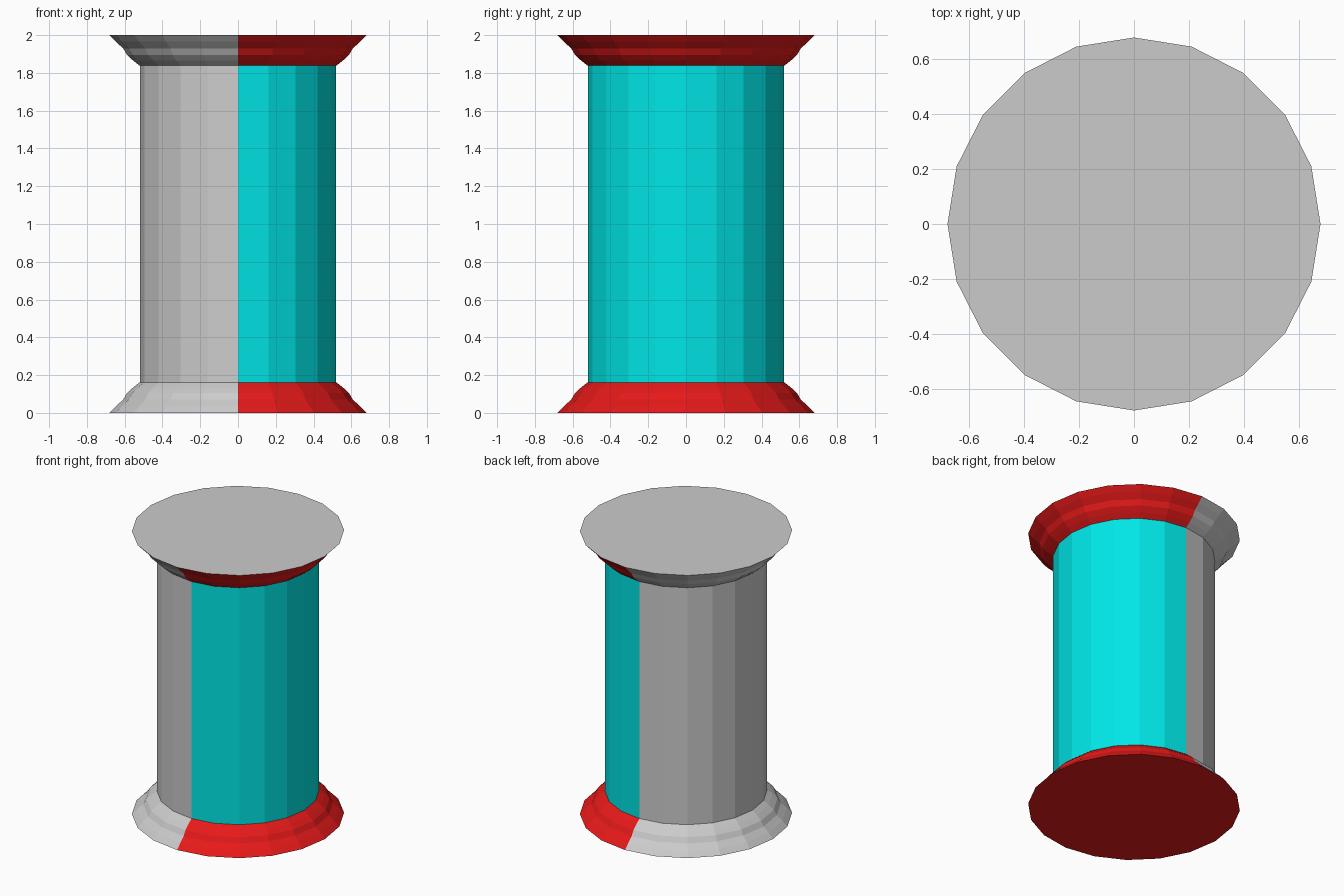
import bpy, bmesh
from math import sin, cos, pi

if "Cube" in bpy.data.objects:
    bpy.data.objects.remove(bpy.data.objects["Cube"])

SIDES = 20
# flange profile: (radius, height from outer face)
FLANGE = [(0.68, 0), (0.647, 0.035), (0.608, 0.07), (0.588, 0.105), (0.555, 0.135), (0.52, 0.162)]


def colour(name, rgba):
    m = bpy.data.materials.new(name)
    m.diffuse_color = rgba
    m.use_nodes = True
    m.node_tree.nodes["Principled BSDF"].inputs["Base Color"].default_value = m.diffuse_color
    return m


red = colour("red", (0.8, 0.01, 0.01, 1))
cyan = colour("cyan", (0.0, 0.8, 0.8, 1))


def finish(bm, name, mat):
    me = bpy.data.meshes.new(name)
    bm.to_mesh(me)
    bm.free()
    ob = bpy.data.objects.new(name, me)
    bpy.context.collection.objects.link(ob)
    if mat:
        me.materials.append(mat)


def half_lathe(name, profile, start, mat=None):
    """Sweep an upward profile through half a turn of flat facets."""
    bm = bmesh.new()
    rings = []
    for r, z in profile:
        angles = [start + 2 * pi * i / SIDES for i in range(SIDES // 2 + 1)]
        rings.append([bm.verts.new((r * cos(a), r * sin(a), z)) for a in angles])
    for lo, hi in zip(rings, rings[1:]):
        for i in range(SIDES // 2):
            bm.faces.new((lo[i], lo[i + 1], hi[i + 1], hi[i]))
    finish(bm, name, mat)


def cap(name, z, up, mat=None):
    bm = bmesh.new()
    r = FLANGE[0][0]
    vs = [bm.verts.new((r * cos(2 * pi * i / SIDES), r * sin(2 * pi * i / SIDES), z)) for i in range(SIDES)]
    bm.faces.new(vs if up else vs[::-1])
    finish(bm, name, mat)


top = [(r, 2 - z) for r, z in reversed(FLANGE)]
core = [FLANGE[-1], top[0]]

# plain left half
half_lathe("left_half", FLANGE + top, pi / 2)

# coloured right half
half_lathe("bottom_flange", FLANGE, -pi / 2, red)
half_lathe("core", core, -pi / 2, cyan)
half_lathe("top_flange", top, -pi / 2, red)

# end discs
cap("bottom_disc", 0, False, red)
cap("top_disc", 2, True)
